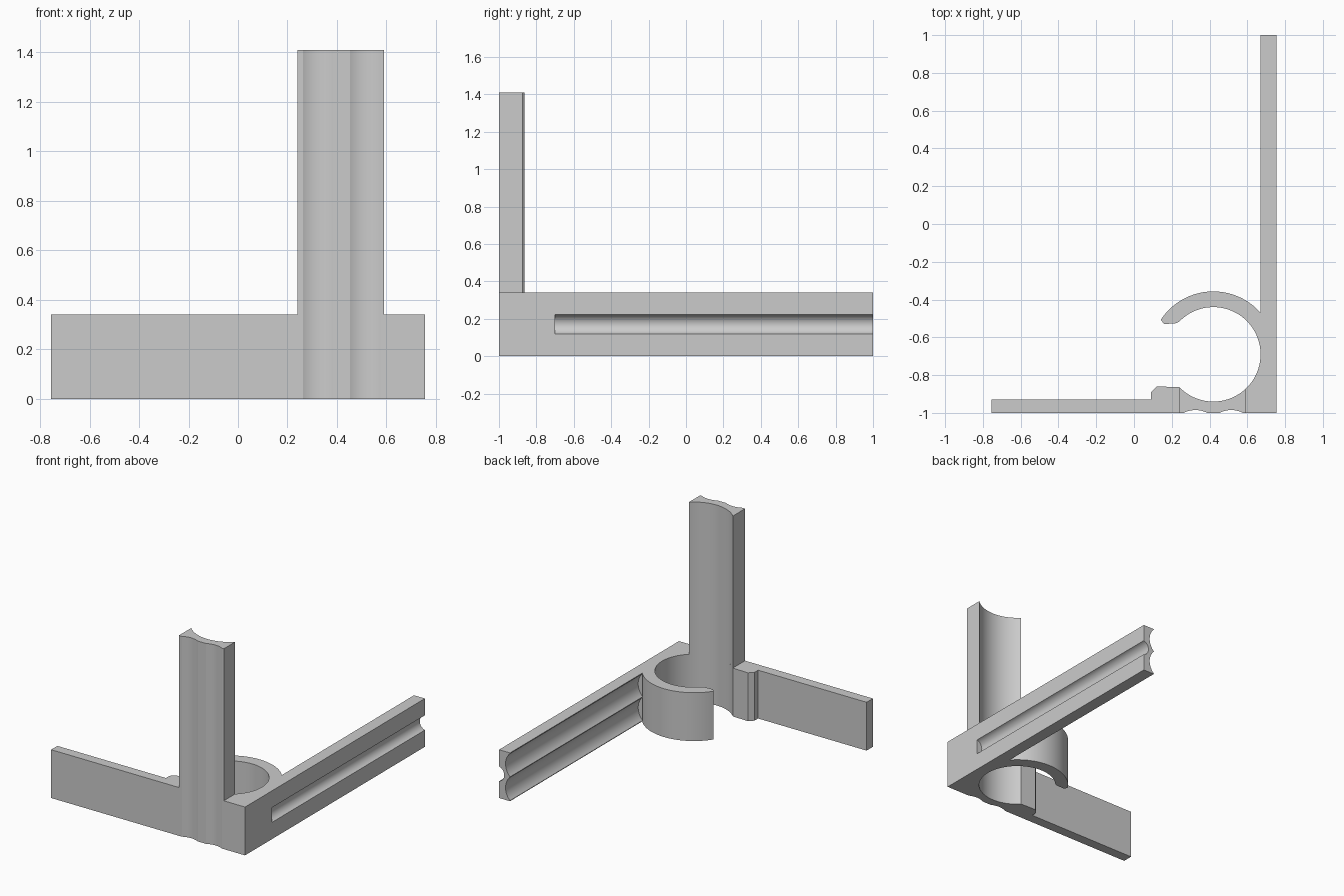
import bpy, bmesh
from math import cos, sin, radians, hypot, atan2
from mathutils import Matrix

if "Cube" in bpy.data.objects:
    bpy.data.objects.remove(bpy.data.objects["Cube"])

grey = bpy.data.materials.new("plain grey")
grey.use_nodes = True
colour = (0.6, 0.6, 0.6, 1)
grey.diffuse_color = colour
grey.node_tree.nodes["Principled BSDF"].inputs["Base Color"].default_value = colour

CX, CY = 0.42, -0.69          # centre of the round clip
R_IN, R_OUT = 0.25, 0.333
H, TALL = 0.34, 1.41
X, BACK, INNER = 0.755, -0.93, 0.67


def arc(r, a, b, n, cx=CX, cy=CY):
    """Points on an arc from angle a to angle b, in degrees."""
    angles = [radians(a + (b - a) * i / n) for i in range(n + 1)]
    return [(cx + r * cos(t), cy + r * sin(t)) for t in angles]


def dip(centre, half, depth, n=16):
    """Shallow arc bulging to +v from the line v = 0, left to right."""
    r = (half ** 2 + depth ** 2) / (2 * depth)
    a = atan2(r - depth, half) * 180 / 3.14159265
    a = atan2(r - depth, half)
    deg = a * 57.29578
    return arc(r, 180 - deg, deg, n, centre, depth - r)


def prism(name, points, low, high, matrix=None):
    """Extrude a flat outline from low to high, then place it."""
    bm = bmesh.new()
    face = bm.faces.new([bm.verts.new((u, v, low)) for u, v in points])
    moved = bmesh.ops.extrude_face_region(bm, geom=[face])["geom"]
    verts = [g for g in moved if isinstance(g, bmesh.types.BMVert)]
    bmesh.ops.translate(bm, verts=verts, vec=(0, 0, high - low))
    if matrix:
        bm.transform(matrix)
    bmesh.ops.recalc_face_normals(bm, faces=bm.faces)
    mesh = bpy.data.meshes.new(name)
    bm.to_mesh(mesh)
    bm.free()
    mesh.materials.append(grey)
    obj = bpy.data.objects.new(name, mesh)
    bpy.context.collection.objects.link(obj)
    return obj


def activate(obj):
    bpy.ops.object.select_all(action="DESELECT")
    obj.select_set(True)
    bpy.context.view_layer.objects.active = obj


def carve(obj, cutter):
    mod = obj.modifiers.new("groove", "BOOLEAN")
    mod.operation, mod.solver, mod.object = "DIFFERENCE", "EXACT", cutter
    activate(obj)
    bpy.ops.object.modifier_apply(modifier=mod.name)
    bpy.data.objects.remove(cutter)


def groove(centre, half, depth, low, high, u, v, w, origin):
    """Cutter whose outline u, v is swept along w, entering a wall at origin."""
    outline = [(centre - half, -0.003)] + dip(centre, half, depth)
    outline += [(centre + half, -0.003)]
    m = Matrix((u, v, w)).transposed().to_4x4()
    return prism("groove_cutter", outline, low, high, Matrix.Translation(origin) @ m)


# Finger flutes on the front face, shared by the bracket and the upright
flutes = [(x, y - 1) for c in (0.325, 0.515) for x, y in dip(c, 0.062, 0.015)]

# Bracket: two arms, clip ring, hooked tip and stop block in one outline
plan = [(-X, -1)] + flutes + [(X, -1), (X, 1), (INNER, 1)]
plan += arc(R_OUT, 41.3, 146.8, 40) + [(0.16, -0.53), (0.225, -0.525)]
plan += arc(R_IN, 136, -136, 96)
plan += [(0.12, -0.86), (0.09, -0.89), (0.09, BACK), (-X, BACK)]
bracket = prism("corner_bracket", plan, 0, H)

# Twin grooves along the inner faces of both arms
ax, ay, az = (1, 0, 0), (0, 1, 0), (0, 0, 1)
for z in (0.0865, 0.2535):
    carve(bracket, groove(z, 0.082, 0.035, -0.475, 1.1, az, ax, ay, (INNER, 0, 0)))
    carve(bracket, groove(z, 0.082, 0.033, -0.9, 0.09, az, (0, -1, 0), ax, (0, BACK, 0)))

# Single groove along the outer face of the long arm
carve(bracket, groove(0.17, 0.052, 0.04, -0.7, 1.1, az, (-1, 0, 0), ay, (X, 0, 0)))

# Tall upright standing on the bracket
section = [(0.24, -1)] + flutes + [(0.59, -1)] + arc(R_IN, -47.2, -136, 32)
upright = prism("tall_upright", section, H, TALL)

for obj in (bracket, upright):
    activate(obj)
    bpy.ops.object.shade_smooth_by_angle(angle=radians(25))
